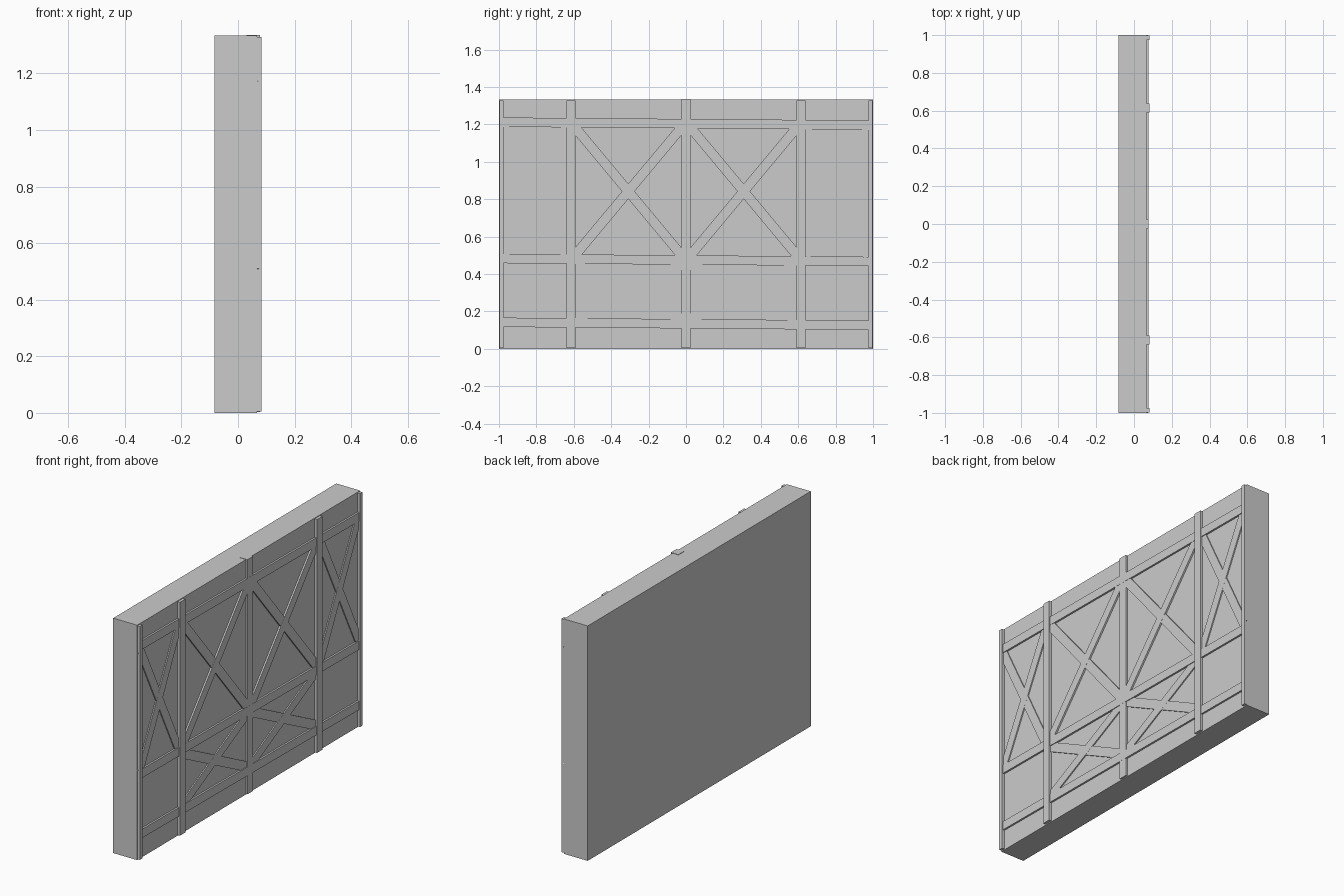
import bpy
from math import atan2, hypot

if "Cube" in bpy.data.objects:
    bpy.data.objects.remove(bpy.data.objects["Cube"])


def box(name, lo, hi):
    bpy.ops.mesh.primitive_cube_add(size=1, location=[(a + b) / 2 for a, b in zip(lo, hi)])
    ob = bpy.context.object
    ob.name = name
    ob.scale = [b - a for a, b in zip(lo, hi)]
    return ob


def bar(name, a, b, width, front, extend=0.0):
    """Flat timber on the wall face between two (y, z) points."""
    dy, dz = b[0] - a[0], b[1] - a[1]
    back = 0.055
    bpy.ops.mesh.primitive_cube_add(
        size=1, location=((back + front) / 2, (a[0] + b[0]) / 2, (a[1] + b[1]) / 2),
        rotation=(atan2(dz, dy), 0, 0))
    ob = bpy.context.object
    ob.name = name
    ob.scale = (front - back, hypot(dy, dz) + 2 * extend, width)
    return ob


def cross(name, y0, y1, z0, z1, front, extend):
    bar(name + "_rising", (y0, z0), (y1, z1), 0.052, front, extend)
    bar(name + "_falling", (y0, z1), (y1, z0), 0.052, front - 0.0005, extend)


# Plaster wall slab
box("wall_slab", (-0.083, -1, 0), (0.067, 1, 1.333))

# Vertical posts
box("centre_post", (0.03, -0.025, 0.004), (0.077, 0.025, 1.335))
for side, s in (("left", -1), ("right", 1)):
    for part, inner, outer in (("inner_post", 0.591, 0.639), ("end_post", 0.975, 0.998)):
        y = sorted((s * inner, s * outer))
        box(f"{side}_{part}", (0.055, y[0], 0.005), (0.083, y[1], 1.329))

# Slightly tilted horizontal rails
for name, z0, z1 in (("top_rail", 1.212, 1.196), ("middle_rail", 0.483, 0.467),
                     ("bottom_rail", 0.142, 0.126)):
    bar(name, (-0.997, z0), (0.997, z1), 0.05, 0.0775)

# Crossed braces: large middle, narrow outer, low middle
for side, s in (("left", -1), ("right", 1)):
    y0, y1 = sorted((s * 0.025, s * 0.592))
    cross(f"{side}_large_brace", y0, y1, 0.502, 1.182, 0.0765, 0.015)
    cross(f"{side}_low_brace", y0, y1, 0.16, 0.45, 0.0735, 0.012)
    y0, y1 = sorted((s * 0.639, s * 0.975))
    cross(f"{side}_outer_brace", y0, y1, 0.502, 1.182, 0.0735, 0.004)
